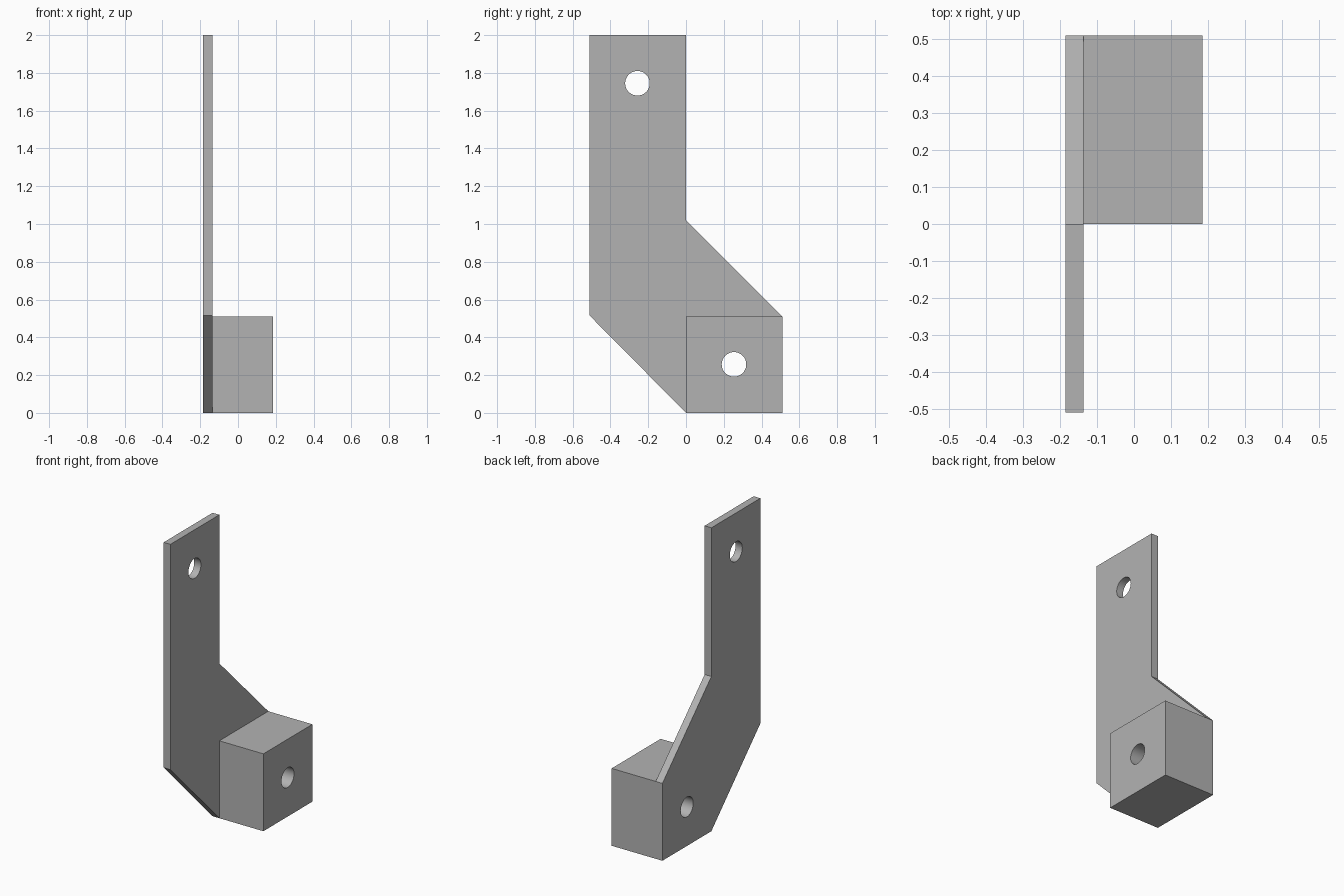
import bpy, bmesh, math
from mathutils import Matrix

if "Cube" in bpy.data.objects:
    bpy.data.objects.remove(bpy.data.objects["Cube"])

grey = bpy.data.materials.new("plain_grey")
grey.diffuse_color = (0.45, 0.45, 0.45, 1)
grey.use_nodes = True
grey.node_tree.nodes["Principled BSDF"].inputs["Base Color"].default_value = grey.diffuse_color


def prism(name, profile, x0, x1):
    """Extrude a (y, z) profile along x from x0 to x1."""
    bm = bmesh.new()
    face = bm.faces.new([bm.verts.new((x0, y, z)) for y, z in profile])
    new = bmesh.ops.extrude_face_region(bm, geom=[face])["geom"]
    verts = [v for v in new if isinstance(v, bmesh.types.BMVert)]
    bmesh.ops.translate(bm, verts=verts, vec=(x1 - x0, 0, 0))
    bmesh.ops.recalc_face_normals(bm, faces=bm.faces)
    return add(name, bm)


def drill(name, y, z, radius=0.065):
    """Cylinder along x used to cut a bolt hole."""
    bm = bmesh.new()
    bmesh.ops.create_cone(bm, cap_ends=True, segments=48, radius1=radius, radius2=radius, depth=1,
                          matrix=Matrix.Translation((0, y, z)) @ Matrix.Rotation(math.pi / 2, 4, 'Y'))
    return add(name, bm)


def add(name, bm):
    mesh = bpy.data.meshes.new(name)
    bm.to_mesh(mesh)
    bm.free()
    mesh.materials.append(grey)
    obj = bpy.data.objects.new(name, mesh)
    bpy.context.collection.objects.link(obj)
    return obj


def combine(target, tool, operation):
    """Apply a boolean and remove the tool object."""
    mod = target.modifiers.new(operation.lower(), 'BOOLEAN')
    mod.operation, mod.solver, mod.object = operation, 'EXACT', tool
    bpy.context.view_layer.objects.active = target
    bpy.ops.object.modifier_apply(modifier=mod.name)
    bpy.data.objects.remove(tool)


# Cranked flat arm
w = 0.51
arm = prism("bracket", [(0, 0), (w, 0), (w, w), (0, 1.02), (0, 2), (-w, 2), (-w, 0.515)], -0.185, -0.136)

# Thick mounting block at the foot, fused to the arm
block = prism("block", [(0, 0), (w, 0), (w, w), (0, w)], -0.185, 0.185)
combine(arm, block, 'UNION')

# Bolt holes through the arm top and the block
combine(arm, drill("top_hole", -0.257, 1.745), 'DIFFERENCE')
combine(arm, drill("block_hole", 0.254, 0.257), 'DIFFERENCE')

# Smooth the hole walls, keep the edges sharp
bpy.ops.object.select_all(action='DESELECT')
arm.select_set(True)
bpy.context.view_layer.objects.active = arm
bpy.ops.object.shade_smooth_by_angle(angle=math.radians(30))
